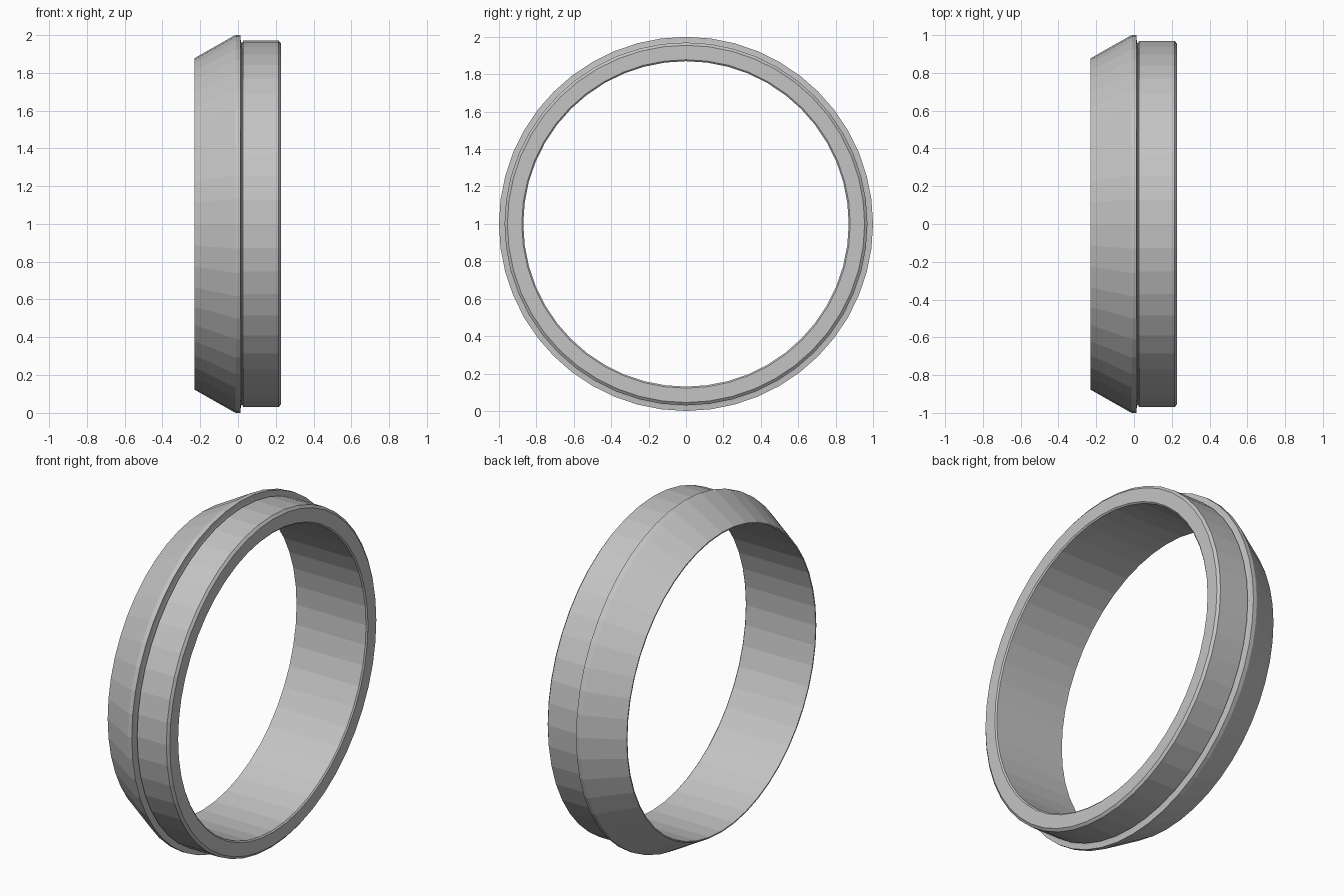
import bpy
import bmesh
from math import cos, sin, tau

cube = bpy.data.objects.get("Cube")
if cube:
    bpy.data.objects.remove(cube, do_unlink=True)

# Plain grey metal
metal = bpy.data.materials.new("grey metal")
metal.use_nodes = True
colour = (0.55, 0.55, 0.55, 1)
metal.diffuse_color = colour
metal.node_tree.nodes["Principled BSDF"].inputs["Base Color"].default_value = colour

# Closed cross-section as (x, radius): cone, lip, groove, collar, bore
PROFILE = [
    (-0.23, 0.877), (-0.017, 0.998), (-0.01, 1.0), (0.012, 1.0), (0.014, 0.976),
    (0.018, 0.958), (0.024, 0.958), (0.026, 0.97), (0.215, 0.97),
    (0.227, 0.955), (0.227, 0.878), (0.22, 0.87), (-0.23, 0.87),
]
SIDES = 48


def revolve(name, profile, sides, material):
    """Turn a closed profile around the x axis, centred at height 1."""
    bm = bmesh.new()
    rings = []
    for i in range(sides):
        a = tau * i / sides
        rings.append([bm.verts.new((x, r * sin(a), 1 + r * cos(a))) for x, r in profile])
    n = len(profile)
    for i in range(sides):
        here, after = rings[i], rings[(i + 1) % sides]
        for j in range(n):
            k = (j + 1) % n
            bm.faces.new((here[j], here[k], after[k], after[j]))
    bmesh.ops.recalc_face_normals(bm, faces=bm.faces)
    mesh = bpy.data.meshes.new(name)
    bm.to_mesh(mesh)
    bm.free()
    mesh.materials.append(material)
    obj = bpy.data.objects.new(name, mesh)
    bpy.context.collection.objects.link(obj)
    return obj


revolve("flanged_ring", PROFILE, SIDES, metal)
